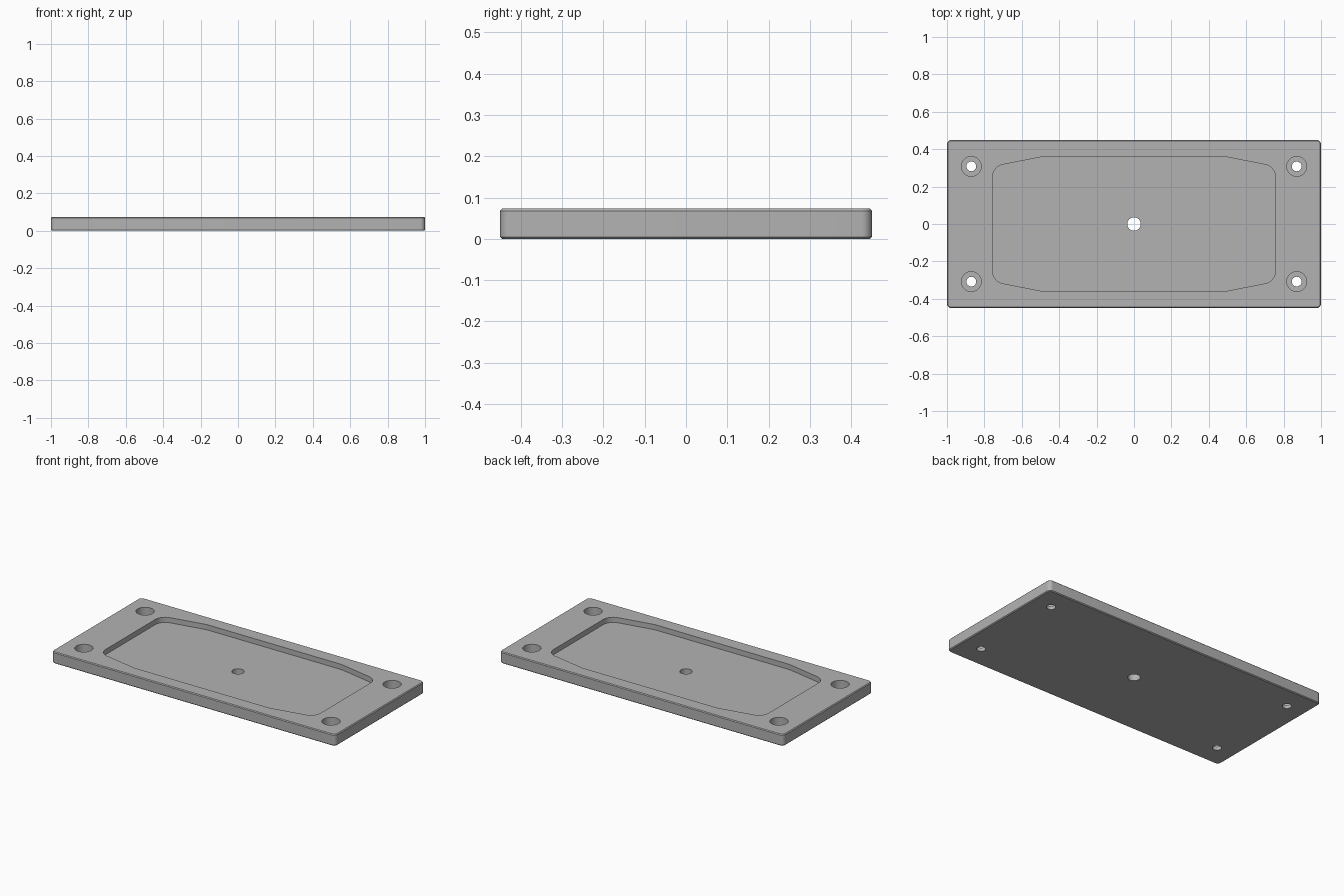
import bpy, bmesh, math
from mathutils import Vector

if "Cube" in bpy.data.objects:
    bpy.data.objects.remove(bpy.data.objects["Cube"])

H = 0.073          # plate thickness
POCKET_Z = 0.04    # pocket floor height
BORE_Z = 0.022     # counterbore floor height

grey = bpy.data.materials.new("machined_grey")
grey.diffuse_color = (0.45, 0.45, 0.45, 1)
grey.use_nodes = True
grey.node_tree.nodes["Principled BSDF"].inputs["Base Color"].default_value = grey.diffuse_color


def rounded(corners, steps=8):
    """Closed outline from (x, y, fillet radius) corners."""
    out = []
    n = len(corners)
    for i, (x, y, r) in enumerate(corners):
        p = Vector((x, y))
        a = (Vector(corners[i - 1][:2]) - p).normalized()
        b = (Vector(corners[(i + 1) % n][:2]) - p).normalized()
        half = a.angle(b) / 2
        c = p + (a + b).normalized() * r / math.sin(half)
        s = p + a * r / math.tan(half) - c
        e = p + b * r / math.tan(half) - c
        sweep = s.angle_signed(e)
        for k in range(steps + 1):
            t = -sweep * k / steps
            out.append((c.x + s.x * math.cos(t) - s.y * math.sin(t),
                        c.y + s.x * math.sin(t) + s.y * math.cos(t)))
    return out


def circle(x, y, r, n=40):
    return [(x + r * math.cos(2 * math.pi * k / n), y + r * math.sin(2 * math.pi * k / n))
            for k in range(n)]


def prism(name, outline, z0, z1, chamfer=0.0):
    bm = bmesh.new()
    bottom = bm.faces.new([bm.verts.new((x, y, z0)) for x, y in outline])
    ext = bmesh.ops.extrude_face_region(bm, geom=[bottom])
    bmesh.ops.translate(bm, vec=(0, 0, z1 - z0),
                        verts=[v for v in ext["geom"] if isinstance(v, bmesh.types.BMVert)])
    bmesh.ops.recalc_face_normals(bm, faces=bm.faces)
    if chamfer:
        rim = [e for e in bm.edges if abs(e.verts[0].co.z - e.verts[1].co.z) < 1e-6]
        bmesh.ops.bevel(bm, geom=rim, offset=chamfer, segments=1, affect='EDGES')
    me = bpy.data.meshes.new(name)
    bm.to_mesh(me)
    bm.free()
    ob = bpy.data.objects.new(name, me)
    bpy.context.collection.objects.link(ob)
    me.materials.append(grey)
    return ob


# Base plate with rounded corners and broken edges
plate = prism("base_plate", rounded([(1, 0.45, 0.025), (-1, 0.45, 0.025),
                                     (-1, -0.45, 0.025), (1, -0.45, 0.025)]), 0, H, 0.005)

# Barrel-shaped pocket
quarter = [(0.757, 0.307, 0.07), (0.475, 0.362, 0.15)]
corners = quarter + [(-x, y, r) for x, y, r in reversed(quarter)]
corners += [(-x, -y, r) for x, y, r in corners]
cutters = [prism("pocket_cutter", rounded(corners), POCKET_Z, H + 0.1)]

# Centre drain hole and four counterbored screw holes
cutters.append(prism("centre_hole_cutter", circle(0, 0, 0.036), -0.1, H + 0.1))
for sx in (-1, 1):
    for sy in (-1, 1):
        x, y = 0.87 * sx, 0.308 * sy
        cutters.append(prism("counterbore_cutter", circle(x, y, 0.053), BORE_Z, H + 0.1))
        cutters.append(prism("screw_hole_cutter", circle(x, y, 0.026), -0.1, H + 0.1))

bpy.context.view_layer.objects.active = plate
plate.select_set(True)
for cutter in cutters:
    cutter.hide_render = True
    mod = plate.modifiers.new(cutter.name, 'BOOLEAN')
    mod.operation = 'DIFFERENCE'
    mod.solver = 'EXACT'
    mod.object = cutter
    bpy.ops.object.modifier_apply(modifier=mod.name)
for cutter in cutters:
    bpy.data.objects.remove(cutter)

bpy.ops.object.shade_smooth_by_angle(angle=math.radians(30))
